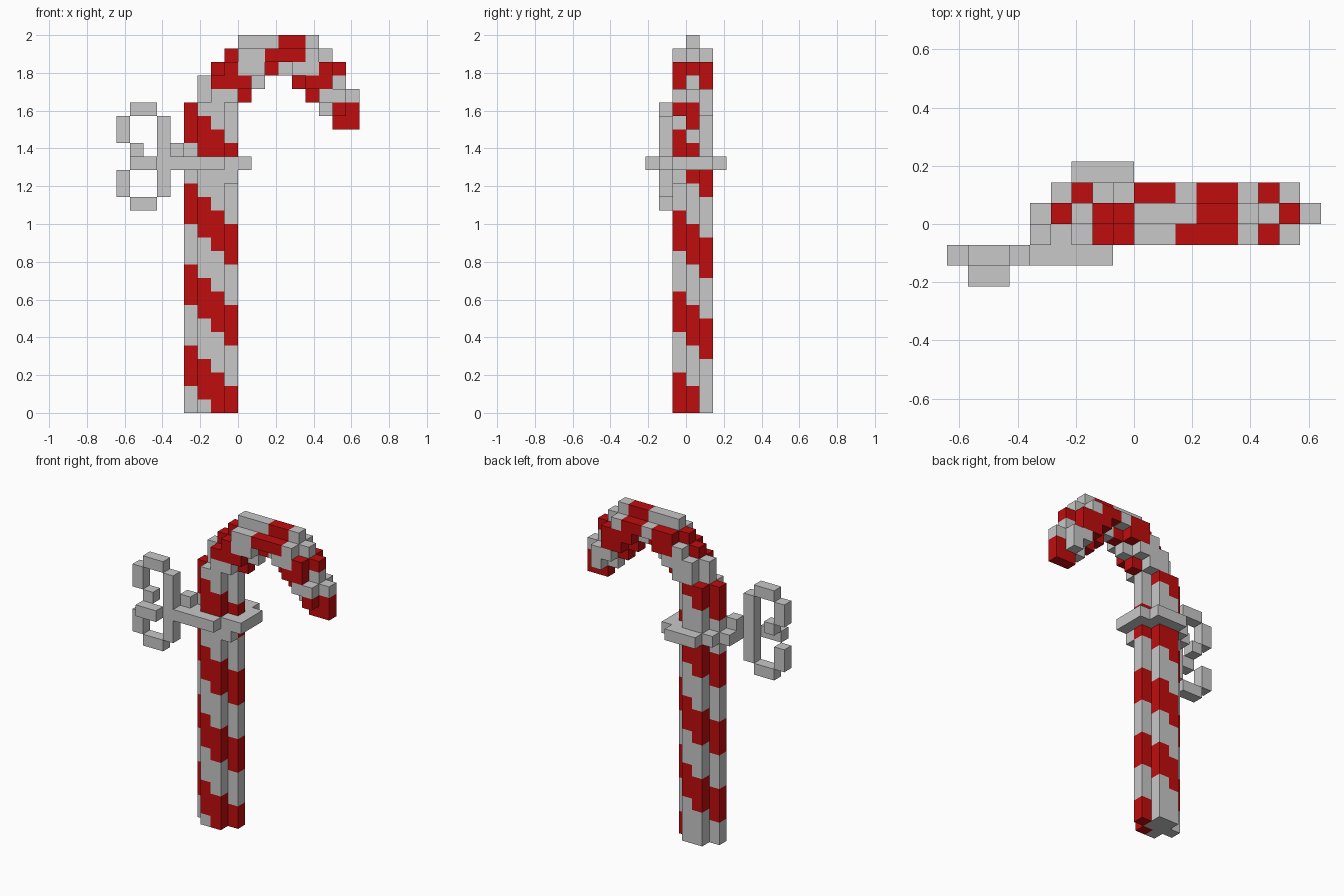
import bpy
import bmesh
from mathutils import Vector

cube = bpy.data.objects.get("Cube")
if cube:
    bpy.data.objects.remove(cube, do_unlink=True)

UNIT = 2 / 28  # edge of one block


def material(name, colour):
    mat = bpy.data.materials.new(name)
    mat.use_nodes = True
    mat.diffuse_color = colour
    mat.node_tree.nodes["Principled BSDF"].inputs["Base Color"].default_value = colour
    return mat


MATERIALS = [material("pale_grey", (0.58, 0.58, 0.58, 1)),
             material("candy_red", (0.53, 0.004, 0.004, 1))]
SIDES = [Vector(s * (i == a) for i in range(3)) for a in range(3) for s in (1, -1)]


def build_blocks(name, cells):
    """Skin a dictionary of block position -> material index with outer faces."""
    bm = bmesh.new()
    for cell, colour in cells.items():
        centre = Vector(cell) + Vector((0.5, 0.5, 0.5))
        for n in SIDES:
            if tuple(int(c + d) for c, d in zip(cell, n)) in cells:
                continue
            u = Vector((n.z, n.x, n.y))
            v = Vector((abs(n.y), abs(n.z), abs(n.x)))
            corners = [centre + (n + a * u + b * v) / 2
                       for a, b in ((-1, -1), (1, -1), (1, 1), (-1, 1))]
            face = bm.faces.new([bm.verts.new(c * UNIT) for c in corners])
            face.material_index = colour
    bmesh.ops.remove_doubles(bm, verts=bm.verts, dist=UNIT / 100)
    mesh = bpy.data.meshes.new(name)
    bm.to_mesh(mesh)
    bm.free()
    for mat in MATERIALS:
        mesh.materials.append(mat)
    obj = bpy.data.objects.new(name, mesh)
    bpy.context.collection.objects.link(obj)
    return obj


# Straight shaft: plus-shaped section with a stripe winding around it
cane = {}
around = [(-4, 0), (-3, -1), (-2, -1), (-1, 0), (-2, 1), (-3, 1)]
for z in range(22):
    for step, (x, y) in enumerate(around):
        cane[x, y, z] = int((z + step - 2) % 6 < 3)
    cane[-3, 0, z] = cane[-2, 0, z] = 0
cane[-2, 1, 0] = 0

# Hook: one pattern per depth layer, top row first (R red, W pale)
HOOK = {
    0: ["....WWWRRW...",
        "...RWWWRRWW..",
        "..RRWWRWWWRR.",
        ".WRRRW..RRRW.",
        ".WWWR....RWWW",
        "RWWW......WRR",
        "...........RR"],
    -1: [".............",
         "....WWRRRW...",
         "...RWW..WWR..",
         "..RRR....RR..",
         "..WW......WW.",
         ".WW........R."],
    1: [".............",
        "....RRWRRW...",
        "...WRR..RRR..",
        "..WWW....RR..",
        "..WW......WW.",
        ".RR........W."],
}
for y, rows in HOOK.items():
    for down, row in enumerate(rows):
        for i, mark in enumerate(row):
            if mark != ".":
                cane[i - 4, y, 27 - down] = int(mark == "R")
build_blocks("striped_cane", cane)


def add_box(cells, xs, ys, zs):
    """Fill inclusive ranges of blocks."""
    for x in range(xs[0], xs[1] + 1):
        for y in range(ys[0], ys[1] + 1):
            for z in range(zs[0], zs[1] + 1):
                cells[x, y, z] = 0


# Ribbon band stepping around the shaft
band = {}
level = (18, 18)
add_box(band, (-5, -2), (-2, -2), level)
add_box(band, (-5, -5), (-1, 0), level)
add_box(band, (-4, -4), (-1, -1), level)
add_box(band, (-4, -4), (1, 1), level)
add_box(band, (-3, -1), (2, 2), level)
add_box(band, (-1, -1), (1, 1), level)
add_box(band, (0, 0), (-1, 1), level)
add_box(band, (-1, -1), (-1, -1), (17, 18))
add_box(band, (-5, -5), (-1, -1), (19, 19))
build_blocks("ribbon_band", band)

# Bow: two upright loops and a knot standing forward
bow = {}
add_box(bow, (-6, -6), (-2, -2), (16, 21))
for side, end in ((16, 15), (20, 22)):
    add_box(bow, (-9, -9), (-2, -2), (side, side + 1))
    add_box(bow, (-8, -7), (-2, -2), (end, end))
add_box(bow, (-8, -8), (-2, -2), (19, 19))
build_blocks("ribbon_bow", bow)

knot = {}
add_box(knot, (-8, -7), (-3, -3), level)
build_blocks("bow_knot", knot)
